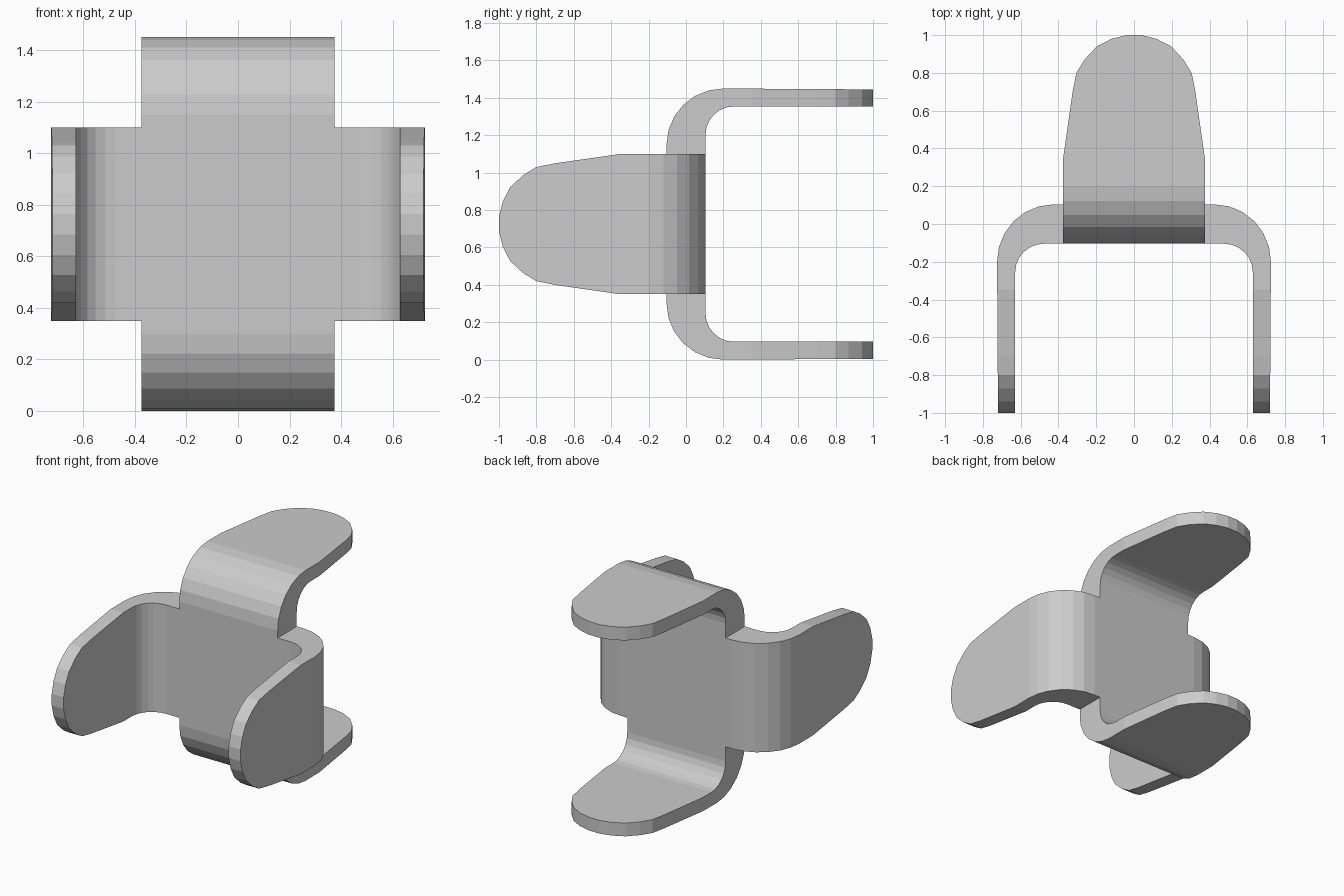
import bpy
import bmesh
from math import sin, cos, radians
from mathutils import Matrix, Vector

if "Cube" in bpy.data.objects:
    bpy.data.objects.remove(bpy.data.objects["Cube"])

HALF, THICK, CENTRE_Z = 0.375, 0.104, 0.725

# Arm stations: (outer reach, outer depth, inner reach, inner depth, half width)
stations = [(HALF, -THICK, HALF, THICK, HALF)]
# Quarter-round bend in 15 degree facets
for i in range(7):
    a = radians(15 * i)
    stations.append((0.425 + 0.30 * sin(a), 0.20 - 0.304 * cos(a),
                     0.475 + 0.154 * sin(a), 0.255 - 0.151 * cos(a), HALF))
# Flat tongue with a rounded tip
for d, w in [(0.35, 0.375), (0.70, 0.325), (0.80, 0.305), (0.87, 0.262),
             (0.94, 0.197), (0.98, 0.12), (1.0, 0.04)]:
    outer = 0.725 - 0.005 * (d - 0.2) / 0.8
    stations.append((outer, d, 0.629, d, w))

bm = bmesh.new()


def add_arm(angle, direction):
    """Loft one bent tongue outwards from the edge of the central plate."""
    rot = Matrix.Rotation(radians(angle), 3, 'Y')
    rings = []
    for ro, do, ri, di, w in stations:
        pts = [(-w, do, ro), (w, do, ro), (w, di, ri), (-w, di, ri)]
        rings.append([bm.verts.new(rot @ Vector((x, y * direction, z)))
                      for x, y, z in pts])
    for a, b in zip(rings, rings[1:]):
        for k in range(4):
            n = (k + 1) % 4
            bm.faces.new((a[k], a[n], b[n], b[k]))
    bm.faces.new(rings[-1])


# Upper and lower arms bend backwards, side arms bend forwards
for angle, direction in [(0, 1), (180, 1), (90, -1), (270, -1)]:
    add_arm(angle, direction)

# Central plate faces
for y in (-THICK, THICK):
    bm.faces.new([bm.verts.new((x * HALF, y, z * HALF))
                  for x, z in [(-1, -1), (1, -1), (1, 1), (-1, 1)]])

bmesh.ops.remove_doubles(bm, verts=bm.verts, dist=0.0005)
bmesh.ops.recalc_face_normals(bm, faces=bm.faces)
bmesh.ops.translate(bm, verts=bm.verts, vec=(0, 0, CENTRE_Z))

mesh = bpy.data.meshes.new("cross_coupling")
bm.to_mesh(mesh)
bm.free()
bpy.context.collection.objects.link(bpy.data.objects.new("cross_coupling", mesh))
